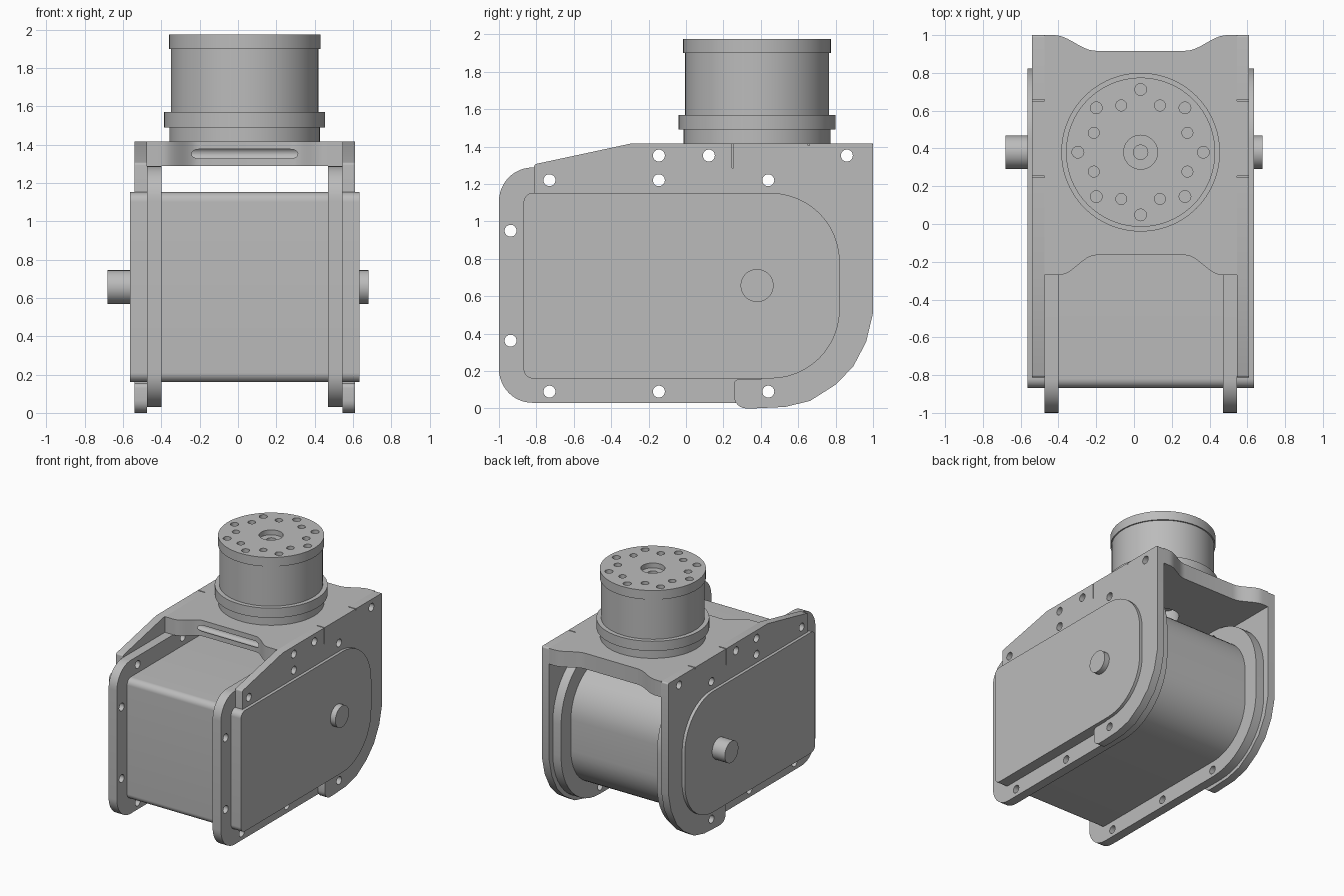
import bpy, bmesh, math
from mathutils import Vector

if "Cube" in bpy.data.objects:
    bpy.data.objects.remove(bpy.data.objects["Cube"])

CX, CY = 0.035, 0.38          # middle of the symmetric frame, tower axis
grey = bpy.data.materials.new("light grey")
grey.diffuse_color = (0.5, 0.5, 0.5, 1)
grey.use_nodes = True
grey.node_tree.nodes["Principled BSDF"].inputs["Base Color"].default_value = grey.diffuse_color


def finish(name, bm):
    bmesh.ops.remove_doubles(bm, verts=bm.verts, dist=1e-5)
    bmesh.ops.recalc_face_normals(bm, faces=bm.faces)
    me = bpy.data.meshes.new(name)
    bm.to_mesh(me)
    bm.free()
    ob = bpy.data.objects.new(name, me)
    bpy.context.collection.objects.link(ob)
    me.materials.append(grey)
    return ob


def rounded(corners, steps=12):
    """Corners are (u, v, radius); returns the outline with filleted corners."""
    out = []
    for i, (u, v, r) in enumerate(corners):
        p = Vector((u, v))
        if r == 0:
            out.append(p)
            continue
        a = (Vector(corners[i - 1][:2]) - p).normalized()
        b = (Vector(corners[(i + 1) % len(corners)][:2]) - p).normalized()
        half = a.angle(b) / 2
        mid = p + (a + b).normalized() * r / math.sin(half)
        d0 = p + a * r / math.tan(half) - mid
        d1 = p + b * r / math.tan(half) - mid
        total = d0.angle(d1)
        for k in range(steps + 1):
            t = k / steps
            out.append(mid + (d0 * math.sin((1 - t) * total) + d1 * math.sin(t * total)) / math.sin(total))
    return out


def add_prism(bm, pts, axis, lo, hi):
    place = (lambda p, w: (w, p[0], p[1])) if axis == 'X' else (lambda p, w: (p[0], p[1], w))
    a = [bm.verts.new(place(p, lo)) for p in pts]
    b = [bm.verts.new(place(p, hi)) for p in pts]
    bm.faces.new(a)
    bm.faces.new(b[::-1])
    for i in range(len(a)):
        j = (i + 1) % len(a)
        bm.faces.new((a[i], a[j], b[j], b[i]))


def prism(name, pts, axis, lo, hi):
    bm = bmesh.new()
    add_prism(bm, pts, axis, lo, hi)
    return finish(name, bm)


def circle(u, v, r, n=32):
    return [(u + r * math.cos(math.tau * k / n), v + r * math.sin(math.tau * k / n)) for k in range(n)]


def cutter(name, items):
    bm = bmesh.new()
    for it in items:
        add_prism(bm, *it)
    ob = finish(name, bm)
    ob.hide_render = True
    return ob


def cut(ob, tools):
    bpy.context.view_layer.objects.active = ob
    for t in tools:
        m = ob.modifiers.new("cut", 'BOOLEAN')
        m.operation, m.solver, m.object = 'DIFFERENCE', 'EXACT', t
        bpy.ops.object.modifier_apply(modifier=m.name)


def rect(u0, u1, v0, v1):
    return [(u0, v0), (u1, v0), (u1, v1), (u0, v1)]


# Motor housing running through both side frames
housing = prism("motor_housing", rounded([(-0.868, 0.16, 0.05), (0.822, 0.16, 0.37),
                (0.822, 1.152, 0.37), (-0.868, 1.152, 0.05)]), 'X', -0.565, 0.635)

# Output shaft stubs
shafts = [prism("left_shaft", circle(0.38, 0.657, 0.088, 48), 'X', -0.68, -0.56),
          prism("right_shaft", circle(0.38, 0.657, 0.088, 48), 'X', 0.63, 0.68)]

# Side flanges and outer brackets, mirrored about CX
flange_pts = rounded([(-1, 0.03, 0.18), (0.95, 0.03, 0.5), (0.95, 1.288, 0.5), (-1, 1.288, 0.18)])
bracket_pts = rounded([(-0.812, 1.1, 0), (-0.812, 1.305, 0.015), (-0.29, 1.417, 0), (1, 1.417, 0.012),
                       (1, 0.51, 0), (0.963, 0.355, 0), (0.893, 0.222, 0), (0.797, 0.125, 0),
                       (0.663, 0.04, 0), (0.53, 0.008, 0), (0.36, 0.0, 0), (0.257, 0.0, 0.065),
                       (0.257, 0.155, 0.025), (0.4, 0.155, 0), (0.4, 1.1, 0)], 6)
sides = []
for side, s in (("left", -1), ("right", 1)):
    sides.append(prism(side + "_flange", flange_pts, 'X', CX + s * 0.435, CX + s * 0.51))
    sides.append(prism(side + "_bracket", bracket_pts, 'X', CX + s * 0.51, CX + s * 0.575))


# Top plate with waisted front and back edges
def s_curve(x0, y0, x1, y1, n=12):
    return [(x0 + (x1 - x0) * k / n, y0 + (y1 - y0) * (0.5 - 0.5 * math.cos(math.pi * k / n)))
            for k in range(n + 1)]


half = [(0.51, -0.27)] + s_curve(0.43, -0.27, 0.235, -0.165)
back = s_curve(0.235, 0.917, 0.46, 1.0) + [(0.51, 1.0)]
outline = ([(CX + x, y) for x, y in half] + [(CX - x, y) for x, y in half[::-1]]
           + [(CX - x, y) for x, y in back[::-1]] + [(CX + x, y) for x, y in back][:])
plate = prism("top_plate", outline, 'Z', 1.288, 1.417)

# Rotary tower, lathed
profile = [(0, 1.40), (0.393, 1.40), (0.393, 1.49), (0.42, 1.49), (0.42, 1.57), (0.385, 1.57),
           (0.385, 1.90), (0.395, 1.90), (0.395, 1.975), (0, 1.975)]
bm = bmesh.new()
vs = [bm.verts.new((CX + r, CY, z)) for r, z in profile]
es = [bm.edges.new(p) for p in zip(vs, vs[1:])]
bmesh.ops.spin(bm, geom=vs + es, cent=(CX, CY, 0), axis=(0, 0, 1), angle=math.tau, steps=96)
tower = finish("rotary_tower", bm)

# Screw holes through the sides
spots = [(y, z) for y in (-0.73, -0.145, 0.44) for z in (0.09, 1.22)]
spots += [(-0.145, 1.352), (0.122, 1.352), (0.86, 1.352), (-0.938, 0.95), (-0.938, 0.362)]
side_holes = cutter("side_hole_cutter", [(circle(y, z, 0.032, 24), 'X', -0.8, 0.8) for y, z in spots])
# Fine seams in the upper bracket edges
seams = cutter("seam_cutter", [(rect(y - 0.004, y + 0.004, z, 1.45), 'X', a, b)
               for y, z in ((0.25, 1.285), (0.655, 1.405)) for a, b in ((-0.6, -0.475), (0.545, 0.7))])
# Bolt circles and centre bore in the tower top
ring = []
for k in range(8):
    for r, off, rad in ((0.332, 0, 0.031), (0.268, 0.5, 0.029)):
        a = math.tau * (k + off) / 8
        ring.append((circle(CX + r * math.cos(a), CY + r * math.sin(a), rad, 24), 'Z', 1.925, 2.1))
ring.append((circle(CX, CY, 0.09, 40), 'Z', 1.935, 2.1))
top_holes = cutter("bolt_circle_cutter", ring)
bore = cutter("bore_cutter", [(circle(CX, CY, 0.038, 32), 'Z', 1.88, 2.1)])
under = cutter("plate_bore_cutter", [(circle(CX, CY, 0.12, 40), 'Z', 1.2, 1.5)])

for ob in sides:
    cut(ob, [side_holes, seams] if "bracket" in ob.name else [side_holes])
cut(plate, [side_holes, under])
cut(tower, [top_holes, bore])
for c in (side_holes, seams, top_holes, bore, under):
    bpy.data.objects.remove(c)

# Smooth shading with crisp edges
for ob in [housing, plate, tower] + shafts + sides:
    bpy.ops.object.select_all(action='DESELECT')
    ob.select_set(True)
    bpy.context.view_layer.objects.active = ob
    bpy.ops.object.shade_smooth_by_angle(angle=math.radians(25))
